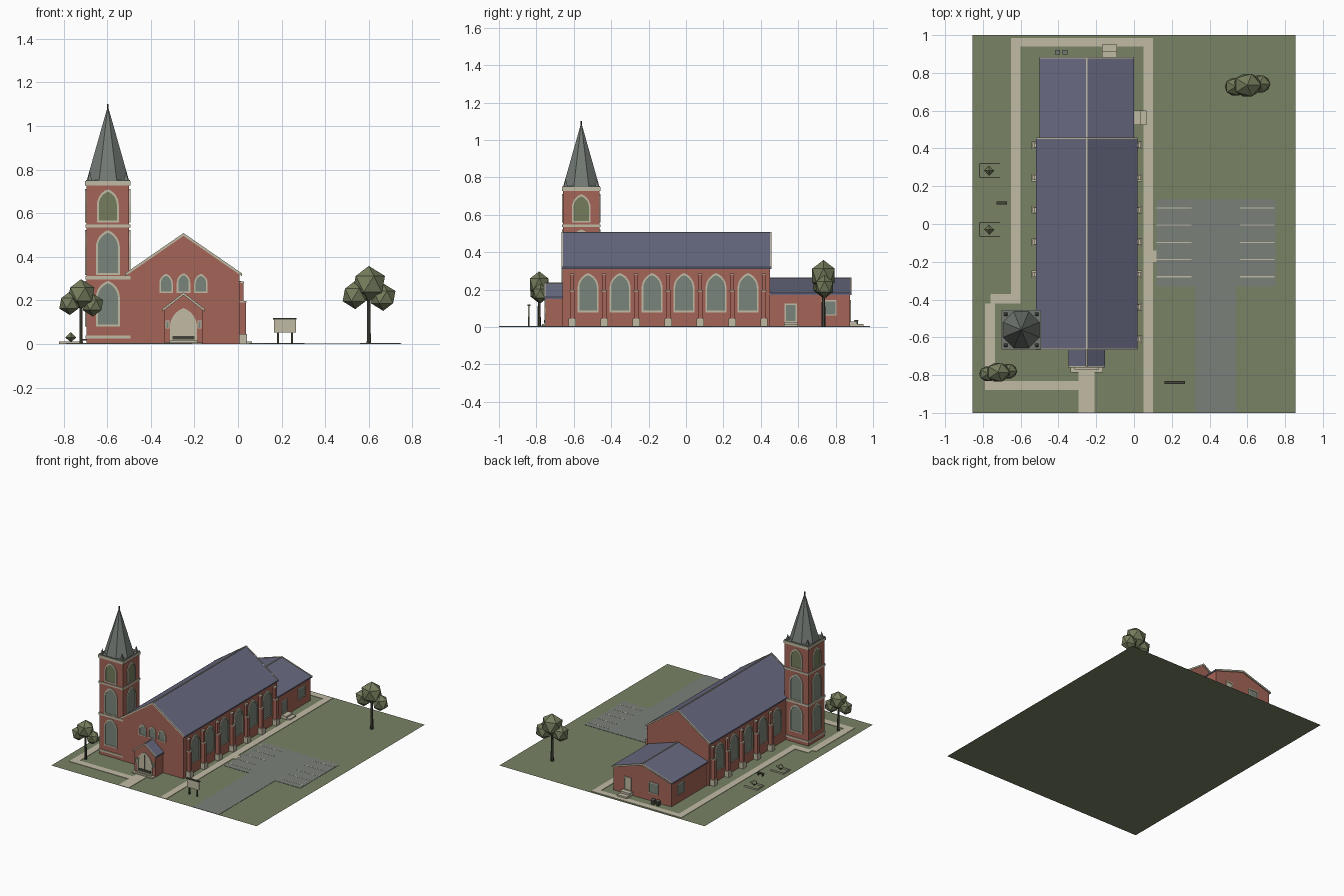
import bpy, bmesh
from math import sin, cos, acos, pi, radians
from mathutils import Matrix, Vector

cube = bpy.data.objects.get("Cube")
if cube:
    bpy.data.objects.remove(cube, do_unlink=True)


def material(name, *rgb):
    m = bpy.data.materials.new(name)
    col = [(c / 255 / 12.92) if c < 11 else ((c / 255 + .055) / 1.055) ** 2.4 for c in rgb] + [1]
    m.diffuse_color = col
    m.use_nodes = True
    m.node_tree.nodes["Principled BSDF"].inputs["Base Color"].default_value = col
    return m


GRASS = material("grass", 120, 130, 100)
BRICK = material("red brick", 165, 101, 87)
SLATE = material("blue slate", 103, 105, 128)
LEAD = material("spire grey", 114, 121, 115)
GLASS = material("window glass", 122, 133, 123)
STONE = material("cream stone", 193, 187, 165)
TARMAC = material("tarmac", 122, 128, 122)
LEAF = material("foliage", 116, 124, 92)
DARK = material("dark wood", 68, 68, 58)


def finish(name, bm, mat):
    bmesh.ops.recalc_face_normals(bm, faces=bm.faces)
    me = bpy.data.meshes.new(name)
    bm.to_mesh(me)
    bm.free()
    me.materials.append(mat)
    ob = bpy.data.objects.new(name, me)
    bpy.context.collection.objects.link(ob)
    return ob


def box(name, x0, x1, y0, y1, z0, z1, mat):
    bm = bmesh.new()
    mid = Vector((x0 + x1, y0 + y1, z0 + z1)) / 2
    m = Matrix.Translation(mid) @ Matrix.Diagonal((x1 - x0, y1 - y0, z1 - z0, 1))
    bmesh.ops.create_cube(bm, size=1, matrix=m)
    return finish(name, bm, mat)


def cone(name, at, r0, r1, h, n, mat, turn=0):
    bm = bmesh.new()
    m = Matrix.Translation(Vector(at) + Vector((0, 0, h / 2))) @ Matrix.Rotation(turn, 4, 'Z')
    bmesh.ops.create_cone(bm, cap_ends=True, segments=n, radius1=r0, radius2=r1, depth=h, matrix=m)
    return finish(name, bm, mat)


def prism(name, pts, y0, y1, mat, hole=None, m=Matrix()):
    """Extrude an x-z profile along y; with a hole, extrude the ring between both outlines."""
    bm = bmesh.new()
    ring = [bm.verts.new((x, y0, z)) for x, z in pts]
    if hole:
        inner = [bm.verts.new((x, y0, z)) for x, z in hole]
        n = len(ring)
        faces = [bm.faces.new((ring[i], ring[(i + 1) % n], inner[(i + 1) % n], inner[i])) for i in range(n)]
    else:
        faces = [bm.faces.new(ring)]
    out = bmesh.ops.extrude_face_region(bm, geom=faces)["geom"]
    bmesh.ops.translate(bm, vec=(0, y1 - y0, 0), verts=[v for v in out if isinstance(v, bmesh.types.BMVert)])
    bm.transform(m)
    return finish(name, bm, mat)


def outline(w, z0, z1, pointed):
    if not pointed:
        return [(-w / 2, z0), (w / 2, z0), (w / 2, z1), (-w / 2, z1)]
    d, r = w / 4, w * .75
    top = acos(d / r)
    s = z1 - r * sin(top)
    arc = [(r * cos(top * i / 6) - d, s + r * sin(top * i / 6)) for i in range(7)]
    return [(-w / 2, z0), (w / 2, z0)] + arc + [(-x, z) for x, z in reversed(arc[:-1])]


FRONT, RIGHT, BACK, LEFT = 0, 90, 180, -90


def opening(name, x, y, side, w, z0, z1, pane=GLASS, pointed=True, t=.009):
    """Framed window or door on a wall, facing the given side."""
    m = Matrix.Translation((x, y, 0)) @ Matrix.Rotation(radians(side), 4, 'Z')
    outer, inner = outline(w, z0, z1, pointed), outline(w - 2 * t, z0 + t, z1 - t * 1.3, pointed)
    prism(name + "_frame", outer, .002, -.006, STONE, inner, m)
    prism(name + "_pane", inner, .002, -.002, pane, None, m)


def hall(name, cx, half, over, apex, slope, y0, y1, yr0, yr1, verges):
    """Gabled walls, slate roof, ridge tiles and stone verges."""
    low, edge = apex - .01, apex - slope * (half + over)
    prism(name + "_walls", [(cx - half, .001), (cx + half, .001), (cx + half, low - slope * half),
                            (cx, low), (cx - half, low - slope * half)], y0, y1, BRICK)

    def chevron(part, lift, a, b, mat):
        h = half + over
        prism(name + part, [(cx - h, edge - .01), (cx, low), (cx + h, edge - .01), (cx + h, edge + lift),
                            (cx, apex + lift), (cx - h, edge + lift)], a, b, mat)
    chevron("_roof", 0, yr0, yr1, SLATE)
    for v in verges:
        chevron("_verge", .003, v - .004, v + .004, STONE)
    box(name + "_ridge", cx - .003, cx + .003, yr0, yr1, apex - .004, apex + .003, STONE)


# Grounds: lawn, paths, car park
bm = bmesh.new()
bmesh.ops.create_grid(bm, x_segments=1, y_segments=1, size=1, matrix=Matrix.Diagonal((.855, 1, 1, 1)))
finish("lawn", bm, GRASS)
for x0, x1, y0, y1 in [(-.65, -.6, -.42, .94), (-.65, .1, .94, .985), (.05, .1, -1, .94),
                       (-.76, -.65, -.42, -.37), (-.79, -.735, -.83, -.42), (-.79, -.295, -.88, -.83),
                       (-.295, -.21, -1, -.78), (0, .05, .53, .6), (-.17, -.09, .88, .94), (.1, .12, -.2, -.14)]:
    box("path", x0, x1, y0, y1, .001, .004, STONE)
box("car_park", .12, .75, -.33, .13, .001, .003, TARMAC)
box("driveway", .325, .54, -1, -.33, .001, .003, TARMAC)
for i in range(5):
    for x in (.12, .56):
        y = .085 - i * .091
        box("parking_line", x, x + .185, y - .003, y + .003, .003, .004, STONE)

# Nave with buttresses and lancet windows
CX = -.25
hall("nave", CX, .258, .01, .506, .69, -.66, .45, -.664, .456, (-.662, .454))
for sx, side in ((1, RIGHT), (-1, LEFT)):
    wall = CX + sx * .258
    for i in range(7):
        y = .417 - i * .171
        if sx < 0 and y < -.4:
            continue
        for depth, top, wide in ((.017, .28, .011), (.028, .19, .012), (.034, .045, .02)):
            a, b = sorted((wall - sx * .01, wall + sx * depth))
            box("buttress", a, b, y - wide, y + wide, .001, top, BRICK if top > .1 else STONE)
            if top > .1:
                box("buttress_cap", a - .002, b + .002, y - wide - .002, y + wide + .002, top, top + .007, STONE)
        if i < 6 and (sx > 0 or i < 5):
            opening("nave_window", wall, y - .0855, side, .112, .078, .288)
for x, top in ((-.33, .322), (CX, .325), (-.17, .322)):
    opening("gable_window", x, -.66, FRONT, .062, .235, top, t=.007)

# Entrance porch
hall("porch", CX, .088, .008, .234, .78, -.75, -.655, -.757, -.655, (-.755,))
opening("porch_door", CX, -.75, FRONT, .125, .012, .165, STONE)
box("door_kickplate", CX - .05, CX + .05, -.758, -.75, .02, .036, DARK)
box("door_split", CX - .001, CX + .001, -.754, -.75, .036, .145, DARK)
for s in (-1, 1):
    opening("porch_slit", CX + s * .073, -.75, FRONT, .018, .07, .108, pointed=False, t=.004)
prism("porch_step", [(CX - .085, .001), (CX + .085, .001), (CX + .085, .008), (CX - .085, .008)], -.785, -.75, STONE)
box("porch_upper_step", CX - .065, CX + .065, -.77, -.75, .008, .016, STONE)

# Rear hall
hall("rear_hall", CX, .242, .008, .262, .32, .44, .876, .45, .884, (.88,))
opening("side_door", CX + .242, .56, RIGHT, .065, .025, .125, pointed=False, t=.006)
opening("back_door", -.13, .876, BACK, .06, .03, .13, STONE, pointed=False, t=.006)
opening("back_window", -.345, .876, BACK, .08, .06, .145, pointed=False, t=.006)
for s, side in ((1, RIGHT), (-1, LEFT)):
    opening("hall_window", CX + s * .242, .765, side, .08, .06, .145, pointed=False, t=.006)
for k in (0, 1):
    box("side_step", -.02, .035 + k * .03, .525, .6, .001, .024 - k * .012, STONE)
    box("back_step", -.17, -.09, .87, .915 + k * .035, .001, .03 - k * .015, STONE)
for x in (-.405, -.365):
    box("bin", x - .011, x + .011, .9, .92, .001, .034, DARK)
    box("bin_lid", x - .013, x + .013, .898, .922, .034, .038, LEAD)

# Tower
TX, TY, H = -.597, -.56, .098


def tower_slab(name, z0, z1, h, mat):
    box(name, TX - h, TX + h, TY - h, TY + h, z0, z1, mat)


tower_slab("tower", .001, .73, H, BRICK)
for z0, z1 in ((.026, .04), (.297, .313), (.535, .549)):
    tower_slab("tower_band", z0, z1, H + .005, STONE)
tower_slab("tower_cornice", .727, .748, H + .006, STONE)
tower_slab("tower_deck", .748, .753, H + .003, LEAD)
for side in (FRONT, RIGHT, BACK, LEFT):
    a = radians(side)
    x, y = TX + sin(a) * H, TY - cos(a) * H
    if side != RIGHT:
        opening("tower_low_window", x, y, side, .11, .08, .29)
    opening("tower_mid_window", x, y, side, .11, .316, .522)
    opening("tower_louvre", x, y, side, .1, .558, .71, LEAF)
cone("spire", (TX, TY, .753), .104, .002, .333, 8, LEAD, pi / 8)
cone("finial", (TX, TY, 1.08), .004, .004, .021, 6, DARK)
for sx in (-1, 1):
    for sy in (-1, 1):
        cone("pinnacle", (TX + sx * .083, TY + sy * .083, .753), .013, 0, .04, 4, LEAD, pi / 4)


# Trees
def blob(name, at, r, mat, squash=1):
    bm = bmesh.new()
    m = Matrix.Translation(at) @ Matrix.Diagonal((r, r * squash, r, 1))
    bmesh.ops.create_icosphere(bm, subdivisions=1, radius=1, matrix=m)
    finish(name, bm, mat)


for x, y, s in ((-.72, -.785, .83), (.6, .735, 1)):
    cone("trunk", (x, y, .001), .011 * s, .008 * s, .22 * s, 6, DARK)
    blob("crown", (x, y, .275 * s), .083 * s, LEAF, .85)
    blob("crown_left", (x - .062 * s, y - .008, .225 * s), .065 * s, LEAF, .85)
    blob("crown_right", (x + .066 * s, y + .006, .215 * s), .063 * s, LEAF, .85)

# Planted plots, bench and notice board
for y in (.283, -.03):
    box("plot_kerb_end", -.82, -.815, y - .039, y + .039, .001, .011, STONE)
    for s in (-1, 1):
        box("plot_kerb", -.82, -.71, y + s * .037 - .003, y + s * .037 + .003, .001, .011, STONE)
    cone("shrub_bottom", (-.767, y, .012), .004, .026, .018, 4, LEAF)
    cone("shrub_top", (-.767, y, .03), .026, 0, .024, 4, LEAF)
box("bench_seat", -.727, -.673, .102, .12, .017, .022, DARK)
for x in (-.72, -.685):
    box("bench_leg", x, x + .006, .104, .118, .001, .017, DARK)
box("notice_board", .165, .265, -.844, -.836, .052, .113, STONE)
box("notice_board_cap", .161, .269, -.848, -.832, .113, .12, DARK)
for x in (.18, .244):
    box("notice_post", x, x + .008, -.844, -.836, .001, .052, DARK)
